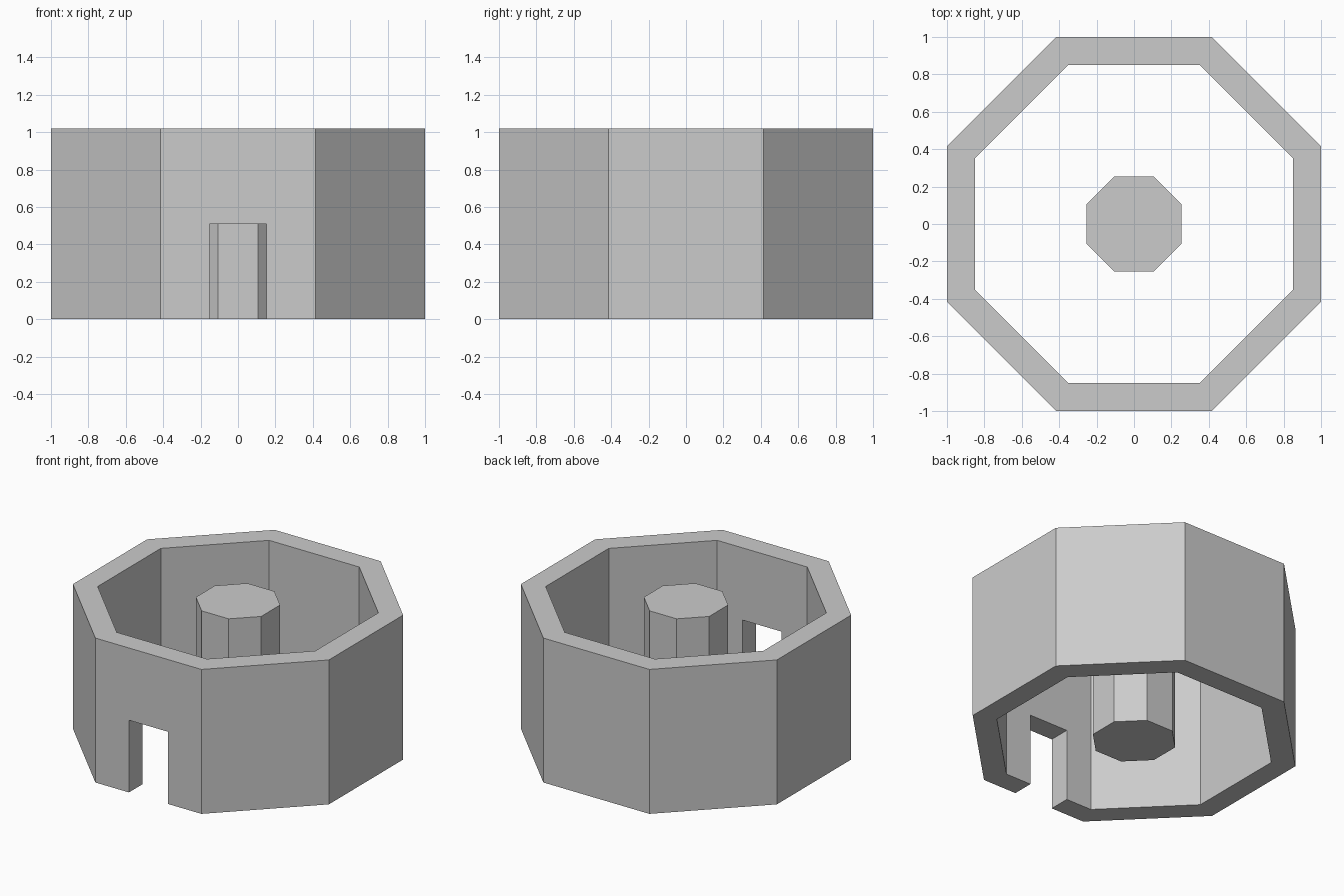
import bpy, bmesh, math

if "Cube" in bpy.data.objects:
    bpy.data.objects.remove(bpy.data.objects["Cube"])

SIDES = 8
HEIGHT = 1.02


def octagon(apothem, z):
    r = apothem / math.cos(math.pi / SIDES)
    angles = [(k + 0.5) * 2 * math.pi / SIDES for k in range(SIDES)]
    return [(r * math.cos(a), r * math.sin(a), z) for a in angles]


def loft(name, rings, closed):
    """Skin a stack of octagons; closed joins last to first, otherwise ends are capped."""
    bm = bmesh.new()
    loops = [[bm.verts.new(p) for p in octagon(*ring)] for ring in rings]
    pairs = list(zip(loops, loops[1:]))
    if closed:
        pairs.append((loops[-1], loops[0]))
    else:
        bm.faces.new(loops[0])
        bm.faces.new(loops[-1])
    for a, b in pairs:
        for i in range(SIDES):
            j = (i + 1) % SIDES
            bm.faces.new((a[i], a[j], b[j], b[i]))
    bmesh.ops.recalc_face_normals(bm, faces=bm.faces)
    mesh = bpy.data.meshes.new(name)
    bm.to_mesh(mesh)
    bm.free()
    obj = bpy.data.objects.new(name, mesh)
    bpy.context.collection.objects.link(obj)
    return obj


# Octagonal outer wall, open at top and bottom
wall = loft("outer_wall", [(1, 0), (1, HEIGHT), (0.85, HEIGHT), (0.85, 0)], True)

# Central octagonal pillar
loft("central_pillar", [(0.255, 0), (0.255, 1.01)], False)

# Doorway cut through the front wall
bpy.ops.mesh.primitive_cube_add(size=1, location=(0, -0.925, 0.205))
cutter = bpy.context.object
cutter.name = "doorway_cutter"
cutter.scale = (0.304, 0.4, 0.61)
cutter.hide_render = True
cutter.display_type = 'WIRE'
doorway = wall.modifiers.new("doorway", 'BOOLEAN')
doorway.operation = 'DIFFERENCE'
doorway.solver = 'EXACT'
doorway.object = cutter
